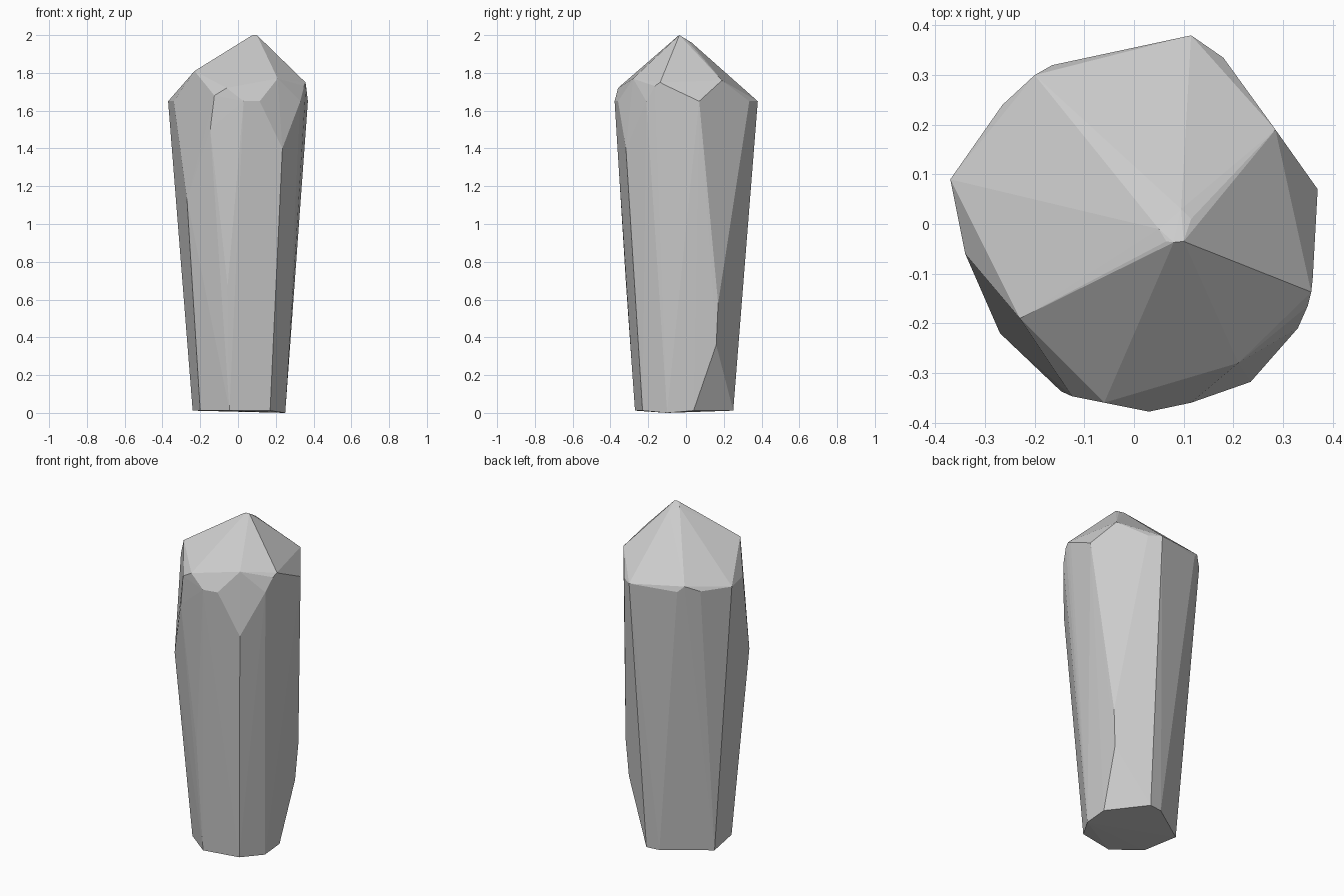
import bpy
import bmesh
import math


def remove_default_cube():
    cube = bpy.data.objects.get("Cube")
    if cube is not None:
        bpy.data.objects.remove(cube, do_unlink=True)


def flat_material(name, colour):
    material = bpy.data.materials.new(name)
    material.use_nodes = True
    material.diffuse_color = colour
    shader = material.node_tree.nodes["Principled BSDF"]
    shader.inputs["Base Color"].default_value = colour
    return material


def level(height, outline):
    """Lift a flat outline to one height."""
    return [(x, y, height) for x, y in outline]


def faceted_solid(name, corners, material):
    """Wrap corners in flat facets and merge the coplanar triangles."""
    bm = bmesh.new()
    for corner in corners:
        bm.verts.new(corner)
    hull = bmesh.ops.convex_hull(bm, input=bm.verts[:])
    spare = {v for v in hull["geom_interior"] + hull["geom_unused"]
             if isinstance(v, bmesh.types.BMVert)}
    bmesh.ops.delete(bm, geom=list(spare), context="VERTS")
    bmesh.ops.dissolve_limit(bm, angle_limit=math.radians(1),
                             verts=bm.verts[:], edges=bm.edges[:])
    bmesh.ops.recalc_face_normals(bm, faces=bm.faces[:])
    mesh = bpy.data.meshes.new(name)
    bm.to_mesh(mesh)
    bm.free()
    mesh.materials.append(material)
    solid = bpy.data.objects.new(name, mesh)
    bpy.context.scene.collection.objects.link(solid)
    return solid


remove_default_cube()
stone = flat_material("grey stone", (0.6, 0.6, 0.6, 1))

# Narrow foot, tipped very slightly towards one side
foot = level(0.012, [(-0.2, -0.15), (-0.045, -0.27), (0.17, -0.23),
                     (0.25, 0.04), (0.09, 0.25), (0.01, 0.24),
                     (-0.24, 0.07)]) + [(0.25, -0.1, 0)]

# Corners where the long side facets split
side_corners = [(0.27, 0.16, 0.36), (0.285, 0.17, 0.58),
                (-0.055, -0.317, 0.67), (-0.27, -0.22, 1.13),
                (0.235, -0.318, 1.4), (-0.147, -0.337, 1.5)]

# Widest ring, where the sides meet the pointed cap
shoulder = level(1.65, [(-0.34, -0.06), (-0.37, 0.09), (-0.265, 0.24),
                        (-0.165, 0.32), (0.115, 0.38), (0.18, 0.335),
                        (0.37, 0.07), (0.33, -0.21), (0.115, -0.36),
                        (0.03, -0.378)])

# Raised corners between neighbouring shoulder points
peaks = [(-0.125, -0.347, 1.68), (-0.2, 0.3, 1.685), (-0.06, -0.36, 1.72),
         (0.35, -0.165, 1.73), (0.36, -0.11, 1.735), (0.357, -0.137, 1.75),
         (0.285, 0.19, 1.76), (0.21, -0.28, 1.77), (-0.23, -0.19, 1.81)]

# Small chipped tip, sloping down to the back
tip = level(2, [(0.08, -0.037), (0.1, -0.035)])
tip += [(0.065, -0.035, 1.993), (0.05, -0.01, 1.98),
        (0.112, -0.022, 1.985), (0.115, 0.01, 1.967), (0.095, 0.03, 1.96)]

faceted_solid("crystal", foot + side_corners + shoulder + peaks + tip, stone)
